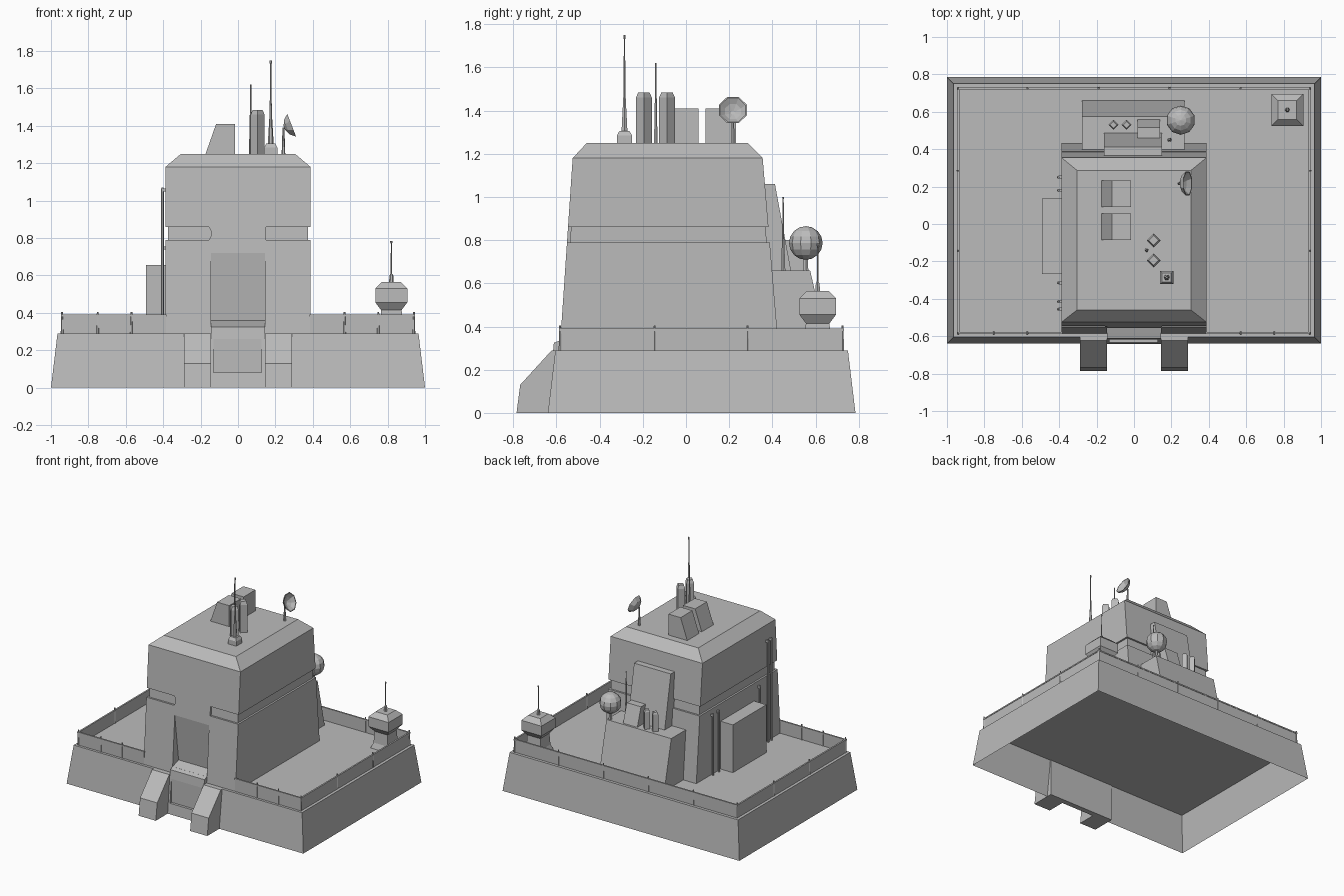
import bpy, bmesh, math
from mathutils import Matrix, Vector

if "Cube" in bpy.data.objects:
    bpy.data.objects.remove(bpy.data.objects["Cube"])

grey = bpy.data.materials.new("plain_grey")
grey.use_nodes = True
grey.diffuse_color = (0.5, 0.5, 0.5, 1)
grey.node_tree.nodes["Principled BSDF"].inputs["Base Color"].default_value = (0.5, 0.5, 0.5, 1)


def finish(name, bm):
    bmesh.ops.recalc_face_normals(bm, faces=bm.faces[:])
    mesh = bpy.data.meshes.new(name)
    bm.to_mesh(mesh)
    bm.free()
    mesh.materials.append(grey)
    ob = bpy.data.objects.new(name, mesh)
    bpy.context.collection.objects.link(ob)
    return ob


def stack(name, rings, closed=True):
    """Join rings of points with quads and cap both ends."""
    bm = bmesh.new()
    rows = [[bm.verts.new(p) for p in ring] for ring in rings]
    n = len(rows[0])
    for a, b in zip(rows, rows[1:]):
        for i in range(n):
            j = (i + 1) % n
            bm.faces.new((a[i], a[j], b[j], b[i]))
    if closed:
        bm.faces.new(rows[0])
        bm.faces.new(rows[-1])
    return finish(name, bm)


def rect(z, x0, x1, y0, y1):
    return [(x0, y0, z), (x1, y0, z), (x1, y1, z), (x0, y1, z)]


def box(name, x0, x1, y0, y1, z0, z1):
    return stack(name, [rect(z0, x0, x1, y0, y1), rect(z1, x0, x1, y0, y1)])


def prism_x(name, x0, x1, pts):
    return stack(name, [[(x, y, z) for y, z in pts] for x in (x0, x1)])


def prism_y(name, y0, y1, pts):
    return stack(name, [[(x, y, z) for x, z in pts] for y in (y0, y1)])


def lathe(name, x, y, profile, sides, turn=0.0, closed=True):
    def ring(r, z):
        angles = [math.tau * i / sides + turn for i in range(sides)]
        return [(x + r * math.cos(a), y + r * math.sin(a), z) for a in angles]
    return stack(name, [ring(r, z) for r, z in profile], closed)


def cut(ob, cutter):
    mod = ob.modifiers.new("cut", 'BOOLEAN')
    mod.object, mod.operation, mod.solver = cutter, 'DIFFERENCE', 'EXACT'
    bpy.context.view_layer.update()
    mesh = bpy.data.meshes.new_from_object(ob.evaluated_get(bpy.context.evaluated_depsgraph_get()))
    ob.modifiers.clear()
    ob.data = mesh
    bpy.data.objects.remove(cutter)


DECK = 0.29

# Sloped base, open below, with a gap in the front wall for the entrance
bm = bmesh.new()
low = [bm.verts.new(p) for p in rect(0, -1, 1, -0.64, 0.785)]
top = [bm.verts.new(p) for p in rect(DECK, -0.965, 0.965, -0.605, 0.75)]
for i in (1, 2, 3):
    j = (i + 1) % 4
    bm.faces.new((low[i], low[j], top[j], top[i]))
gap = [bm.verts.new(p) for p in ((-0.145, -0.64, 0), (-0.145, -0.605, DECK),
                                 (0.145, -0.605, DECK), (0.145, -0.64, 0))]
bm.faces.new((low[0], gap[0], gap[1], top[0]))
bm.faces.new((gap[3], low[1], top[1], gap[2]))
bm.faces.new((top[0], gap[1], gap[2], top[1], top[2], top[3]))
finish("base", bm)

# Entrance block with sunken door, and two buttresses
entry = prism_x("entrance", -0.145, 0.145, [(-0.5, DECK), (-0.6, DECK), (-0.6, 0), (-0.642, 0),
                                            (-0.612, 0.325), (-0.51, 0.36)])
cut(entry, box("door_cutter", -0.13, 0.125, -0.7, -0.615, 0.08, 0.26))
for side, x in (("right", -0.29), ("left", 0.145)):
    prism_x(side + "_buttress", x, x + 0.145,
            [(-0.6, 0), (-0.785, 0), (-0.768, 0.13), (-0.622, DECK), (-0.6, DECK)])


# Tower with a recessed band
def front(z):
    return -0.585 + (z - DECK) * 0.0674


def back(z):
    return 0.43 - (z - DECK) * 0.084


def tower_ring(z, inset=0.0):
    w = 0.388 - inset
    return rect(z, -w, w, front(z) + inset, back(z) - inset)


lower = stack("tower_lower", [tower_ring(DECK), tower_ring(0.79)])
cut(lower, prism_x("niche_cutter", -0.145, 0.145, [(-0.51, 0.36), (-0.569, 0.82), (-0.7, 0.82),
                                                   (-0.7, 0.296)]))
stack("tower_band", [tower_ring(0.79, 0.014), tower_ring(0.86, 0.014)])
stack("tower_upper", [tower_ring(0.86), tower_ring(1.18), rect(1.25, -0.305, 0.305, -0.46, 0.287)])
plug = [(-0.155, 0.79), (-0.145, 0.81), (-0.145, 0.84), (-0.155, 0.86), (0.15, 0.86), (0.15, 0.79)]
stack("band_break", [[(x, f(z), z) for x, z in plug] for f in (front, back)])

# Railing: thin panels, top rails and posts
W, F, B = 0.94, -0.583, 0.725


def rail(name, x0, x1, y0, y1):
    t = 0.003
    box(name + "_panel", x0 - t, x1 + t, y0 - t, y1 + t, DECK, 0.38)
    t = 0.006
    box(name + "_rail", x0 - t, x1 + t, y0 - t, y1 + t, 0.38, 0.39)


rail("back", -W, W, B, B)
posts = [(x, B) for x in (-0.57, -0.19, 0.19, 0.57)]
for s, side in ((-1, "right"), (1, "left")):
    rail(side, s * W, s * W, F, B)
    rail("front_" + side, min(s * W, s * 0.388), max(s * W, s * 0.388), F, F)
    posts += [(s * W, y) for y in (F, -0.145, 0.285, B)]
    posts += [(s * x, F) for x in (0.57, 0.75)]
for x, y in posts:
    lathe("railing_post", x, y, [(0.008, DECK), (0.005, 0.405)], 6)

# Rear annex, sloped slab and small housing
prism_x("rear_annex", -0.278, 0.27, [(0.38, DECK), (0.66, DECK), (0.575, 0.66), (0.38, 0.66)])
prism_x("rear_slab", -0.16, 0.15, [(0.33, 0.64), (0.49, 0.64), (0.412, 1.06), (0.33, 1.06)])
prism_x("rear_housing", 0.02, 0.14, [(0.42, 0.65), (0.562, 0.65), (0.515, 0.8), (0.455, 0.8)])
for x in (-0.11, -0.04):
    lathe("rear_stack", x, 0.53, [(0.027, 0.65), (0.027, 0.79), (0.018, 0.805)], 4)
lathe("rear_antenna", 0.19, 0.45, [(0.012, 0.65), (0.006, 0.8), (0.003, 0.99), (0.005, 1.0)], 6)

# Ball on a short mast
bm = bmesh.new()
bmesh.ops.create_uvsphere(bm, u_segments=10, v_segments=8, radius=0.078,
                          matrix=Matrix.Translation((0.25, 0.555, 0.787)))
finish("ball", bm)
lathe("ball_mast", 0.25, 0.555, [(0.014, 0.65), (0.01, 0.73)], 6)

# Roof vents
for y in (-0.085, 0.09):
    prism_y("roof_vent", y, y + 0.142, [(-0.175, 1.245), (-0.015, 1.245), (-0.015, 1.41), (-0.117, 1.41)])

# Roof stacks and antennas
for y in (-0.088, -0.195):
    lathe("roof_stack", 0.105, y, [(0.037, 1.245), (0.037, 1.46), (0.026, 1.485)], 4)
lathe("thin_antenna", 0.068, -0.14, [(0.01, 1.245), (0.006, 1.4), (0.003, 1.61), (0.005, 1.62)], 6)
X, Y = 0.175, -0.285
stack("antenna_foot", [rect(z, X - r, X + r, Y - r, Y + r)
                       for z, r in ((1.245, 0.035), (1.285, 0.035), (1.305, 0.024))])
lathe("tall_antenna", X, Y, [(0.016, 1.3), (0.006, 1.47), (0.003, 1.73), (0.006, 1.735), (0.006, 1.75)], 6)

# Roof dish on a pole
dish = lathe("roof_dish", 0, 0, [(0.012, -0.042), (0.045, -0.028), (0.07, 0), (0.064, 0),
                                 (0.04, -0.02), (0.01, -0.034)], 8, math.pi / 8)
tilt = Vector((0.93, 0, 0.36)).to_track_quat('Z', 'Y').to_matrix().to_4x4()
dish.data.transform(Matrix.Translation((0.287, 0.217, 1.403)) @ tilt)
lathe("dish_pole", 0.243, 0.217, [(0.01, 1.245), (0.005, 1.39)], 6)

# Wall cabinet and pipes on the right side
box("wall_cabinet", -0.492, -0.38, -0.267, 0.137, DECK, 0.655)
for y, z in ((-0.455, 1.07), (-0.415, 1.07), (-0.315, 0.76), (0.18, 0.76), (0.25, 0.76)):
    x, r = -0.404, 0.008
    lathe("wall_pipe", x, y, [(r, DECK), (r, z - 0.01), (r * 0.5, z)], 6)
    box("pipe_elbow", x, -0.36, y - r, y + r, z - 0.02, z - 0.004)

# Corner beacon with antenna
X, Y = 0.82, 0.61
stack("beacon", [rect(z, X - r, X + r, Y - r, Y + r)
                 for z, r in ((DECK, 0.075), (0.33, 0.06), (0.415, 0.055), (0.455, 0.085),
                              (0.53, 0.085), (0.565, 0.05))])
lathe("beacon_antenna", X, Y, [(0.013, 0.56), (0.01, 0.6), (0.004, 0.61), (0.003, 0.77),
                               (0.006, 0.775), (0.006, 0.785)], 6)
